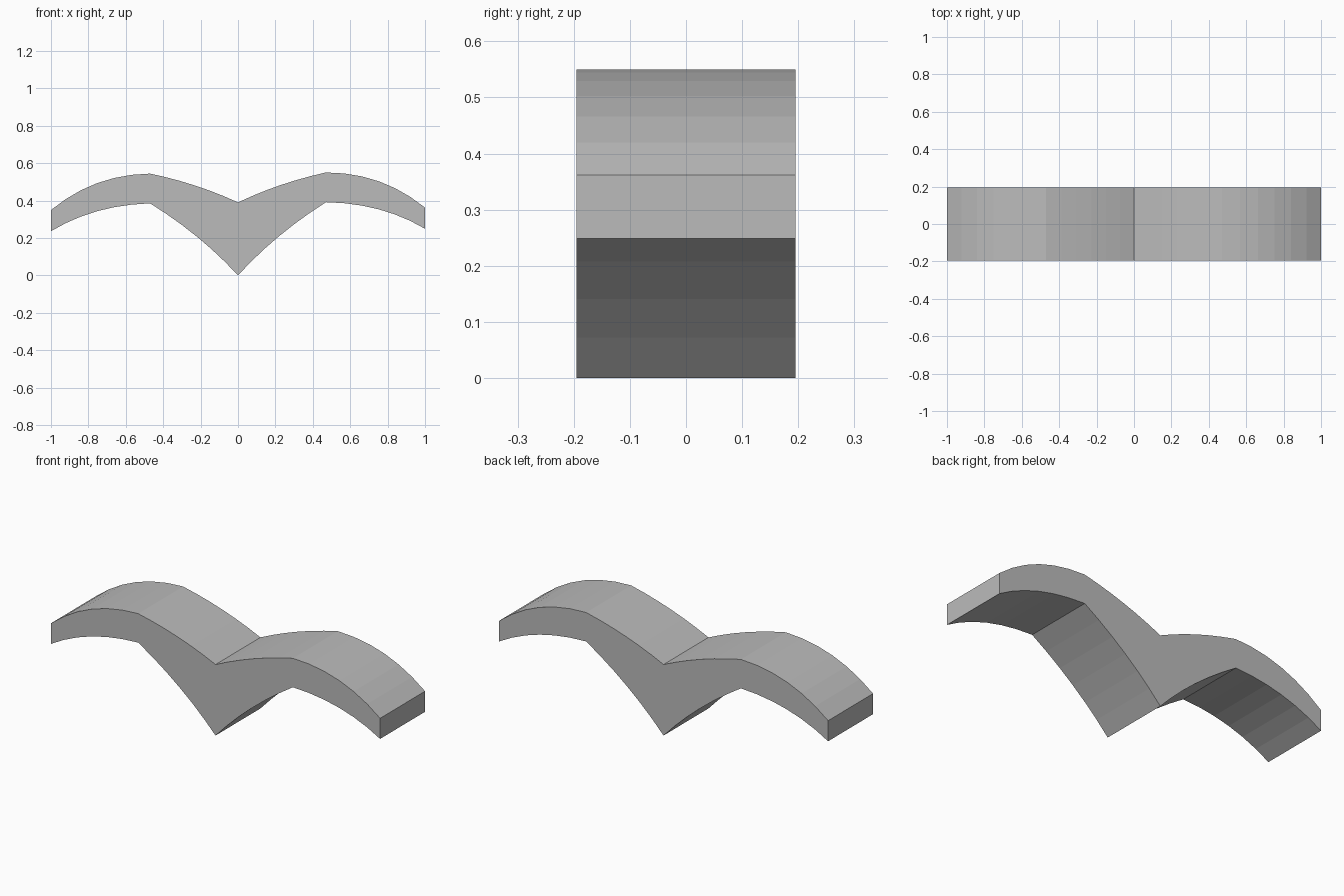
import bpy, bmesh
from mathutils import Vector

cube = bpy.data.objects.get("Cube")
if cube:
    bpy.data.objects.remove(cube)

HALF_DEPTH = 0.195
SEGMENTS = 6


def arc(start, control, end):
    """Quadratic arc sampled without its last point."""
    a, c, b = Vector(start), Vector(control), Vector(end)
    steps = [i / SEGMENTS for i in range(SEGMENTS)]
    return [a * (1 - t) ** 2 + c * 2 * t * (1 - t) + b * t * t for t in steps]


# One wing outline: upper edge from the notch to the tip, lower edge back to the point
notch, point = (0, 0.39), (0, 0)
upper = arc(notch, (0.22, 0.495), (0.47, 0.55)) + arc((0.47, 0.55), (0.77, 0.55), (1, 0.362))
upper.append(Vector((1, 0.362)))
lower = arc((1, 0.249), (0.77, 0.386), (0.47, 0.391)) + arc((0.47, 0.391), (0.2, 0.22), point)
lower.append(Vector(point))
wing = upper + lower

# Mirrored wing hangs very slightly lower
other = [Vector((-p.x, p.y - 0.013 * p.x)) for p in reversed(wing)]
outline = wing + other[1:-1]

# Extrude the outline front to back
bm = bmesh.new()
front = bm.faces.new([bm.verts.new((p.x, -HALF_DEPTH, p.y)) for p in outline])
sweep = bmesh.ops.extrude_face_region(bm, geom=[front], use_keep_orig=True)
back = [v for v in sweep["geom"] if isinstance(v, bmesh.types.BMVert)]
bmesh.ops.translate(bm, verts=back, vec=(0, 2 * HALF_DEPTH, 0))
bmesh.ops.recalc_face_normals(bm, faces=bm.faces)
mesh = bpy.data.meshes.new("bird_wings")
bm.to_mesh(mesh)
bm.free()

# Plain grey
grey = bpy.data.materials.new("light_grey")
grey.use_nodes = True
colour = (0.5, 0.5, 0.5, 1)
grey.diffuse_color = colour
grey.node_tree.nodes["Principled BSDF"].inputs["Base Color"].default_value = colour
mesh.materials.append(grey)

wings = bpy.data.objects.new("bird_wings", mesh)
bpy.context.collection.objects.link(wings)
